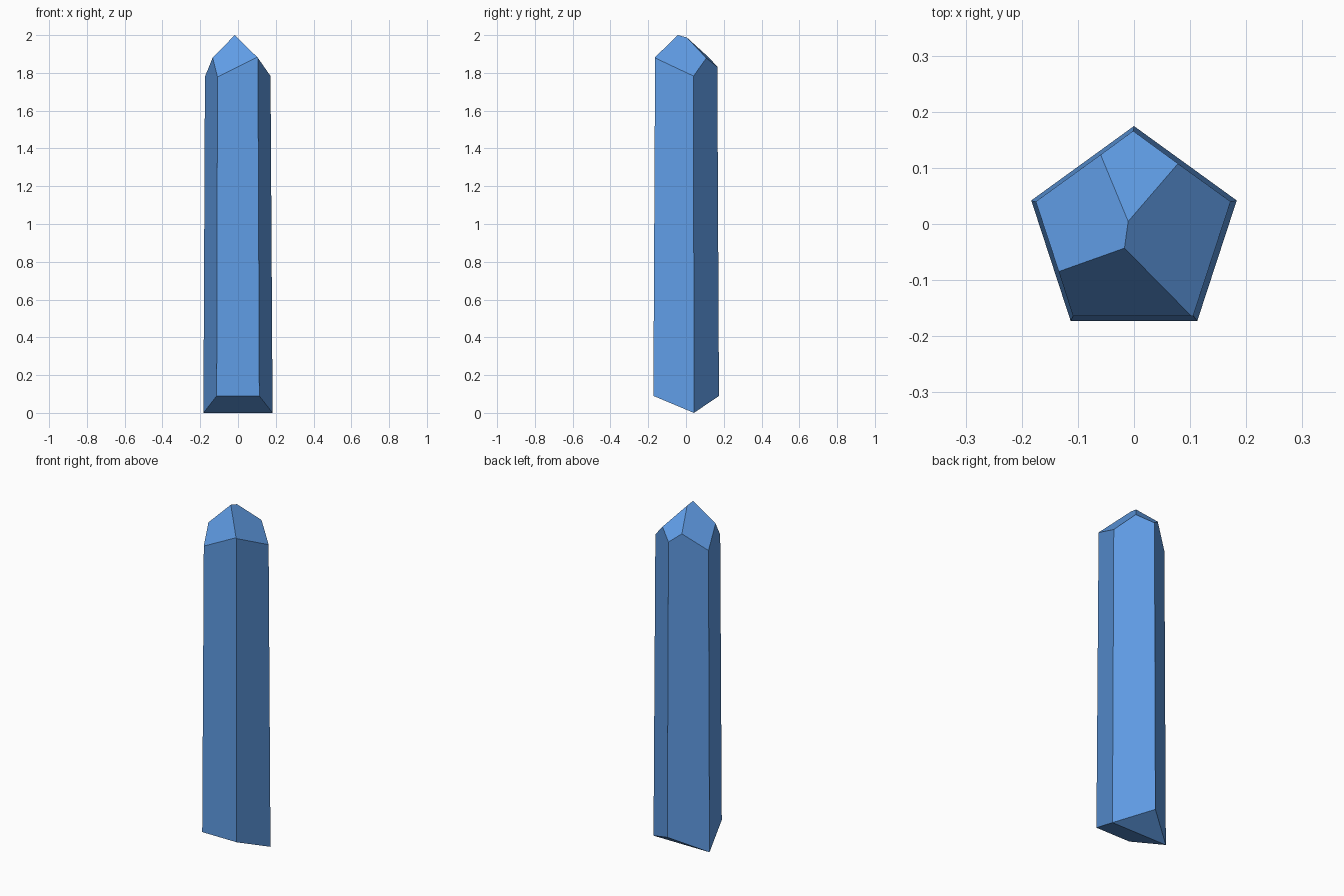
import bpy
import bmesh
import math
from mathutils import Vector

cube = bpy.data.objects.get("Cube")
if cube:
    bpy.data.objects.remove(cube, do_unlink=True)

# Material
blue = bpy.data.materials.new("crystal_blue")
blue.use_nodes = True
colour = (0.117, 0.337, 0.791, 1.0)
blue.diffuse_color = colour
blue.node_tree.nodes["Principled BSDF"].inputs["Base Color"].default_value = colour


def pentagon(bm, z):
    """Ring of the slightly tapering, slightly leaning shaft at height z."""
    radius = 0.1925 - 0.0056 * z
    cx, cy = -0.0008 * z, -0.0175 + 0.0006 * z
    ring = []
    for i in range(5):
        a = math.pi / 2 + i * math.tau / 5
        ring.append(bm.verts.new((cx + radius * math.cos(a), cy + radius * math.sin(a), z)))
    return ring


def cleave(bm, point, normal):
    """Cut everything beyond the plane away and cap the cut with one face."""
    geom = bm.verts[:] + bm.edges[:] + bm.faces[:]
    bmesh.ops.bisect_plane(bm, geom=geom, dist=1e-6, plane_co=Vector(point),
                           plane_no=Vector(normal).normalized(), clear_outer=True)
    rim = [e for e in bm.edges if e.is_boundary]
    bmesh.ops.holes_fill(bm, edges=rim, sides=0)


# Five-sided shaft, overlong at both ends
bm = bmesh.new()
low, high = pentagon(bm, -0.2), pentagon(bm, 2.2)
bm.faces.new(low[::-1])
bm.faces.new(high)
for i in range(5):
    j = (i + 1) % 5
    bm.faces.new((low[i], low[j], high[j], high[i]))

# Pointed tip: each facet has a point and its slope along x and y
tip, shoulder = (-0.017, -0.043, 2.0), (-0.01, 0.005, 1.987)
for point, sx, sy in ((tip, 0.498, 1.458),        # front
                      (tip, 1.169, -0.426),       # right
                      (tip, -1.097, -0.112),      # left
                      (shoulder, -0.117, -0.957)):  # back
    cleave(bm, point, (-sx, -sy, 1))

# Wedge-shaped foot: front and back facets meeting in a ridge
ridge = (0, 0.042, 0)
cleave(bm, ridge, (0, -0.09, -0.215))
cleave(bm, ridge, (0, 0.09, -0.133))

bmesh.ops.recalc_face_normals(bm, faces=bm.faces[:])
mesh = bpy.data.meshes.new("crystal_shard")
bm.to_mesh(mesh)
bm.free()
mesh.materials.append(blue)
crystal = bpy.data.objects.new("crystal_shard", mesh)
bpy.context.collection.objects.link(crystal)
